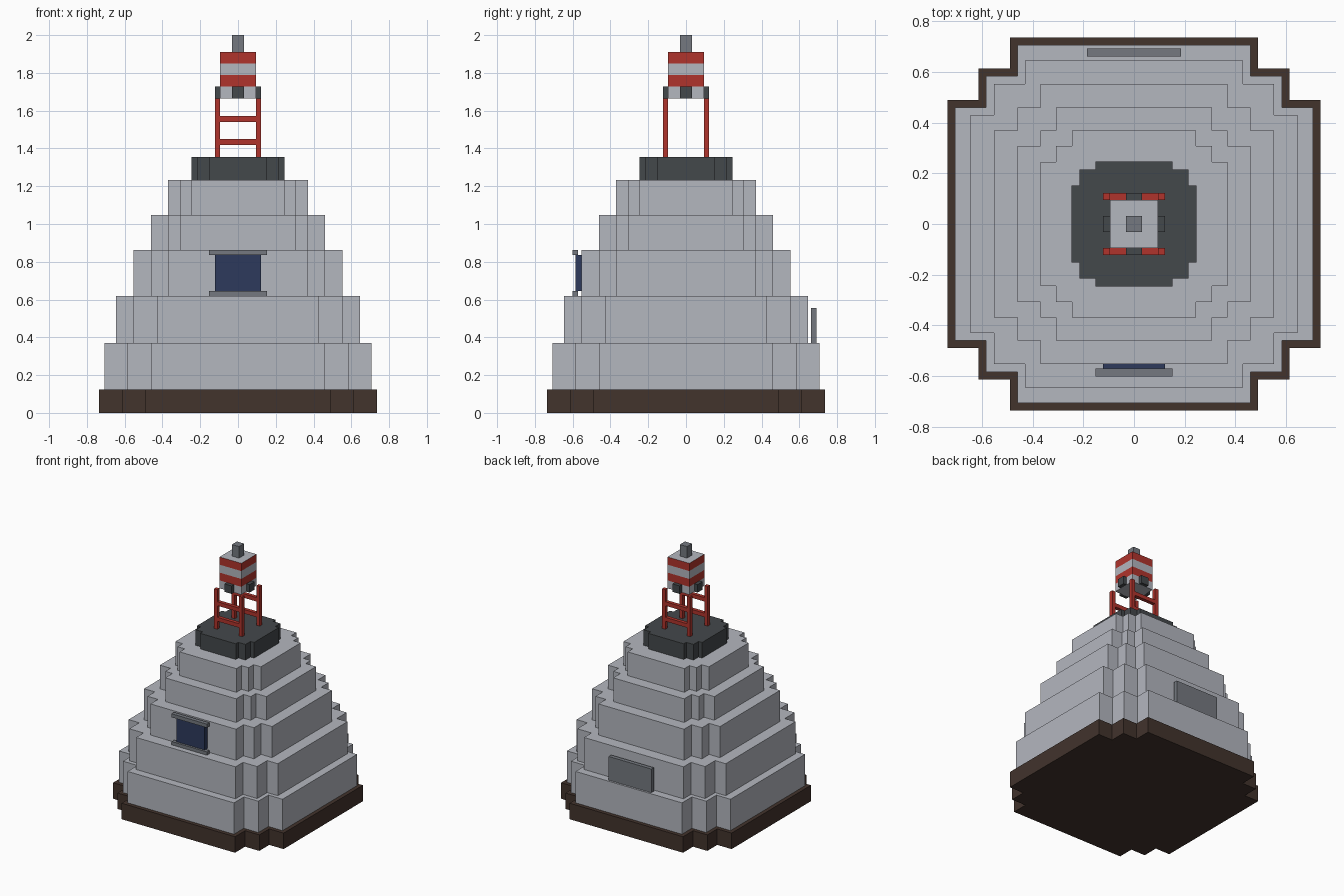
import bpy, bmesh

cube = bpy.data.objects.get("Cube")
if cube:
    bpy.data.objects.remove(cube, do_unlink=True)


def material(name, rgb):
    """Flat material from 0-255 display values."""
    linear = [((c / 255 + 0.055) / 1.055) ** 2.4 for c in rgb] + [1.0]
    m = bpy.data.materials.new(name)
    m.use_nodes = True
    m.diffuse_color = linear
    node = m.node_tree.nodes["Principled BSDF"]
    node.inputs["Base Color"].default_value = linear
    node.inputs["Roughness"].default_value = 0.8
    return m


HULL = material("light grey hull", (180, 183, 191))
BROWN = material("dark brown shield", (66, 51, 44))
DARK = material("charcoal", (68, 72, 75))
RED = material("red", (176, 52, 44))
STEEL = material("mid grey", (117, 121, 128))
NAVY = material("navy glass", (45, 58, 92))


def finish(name, bm, *mats):
    bmesh.ops.recalc_face_normals(bm, faces=bm.faces)
    mesh = bpy.data.meshes.new(name)
    bm.to_mesh(mesh)
    bm.free()
    for m in mats:
        mesh.materials.append(m)
    obj = bpy.data.objects.new(name, mesh)
    bpy.context.collection.objects.link(obj)
    return obj


def box(name, x, y, z, mat):
    """Box from (low, high) ranges on each axis."""
    bm = bmesh.new()
    bmesh.ops.create_cube(bm, size=1)
    for v in bm.verts:
        for i, (lo, hi) in enumerate((x, y, z)):
            v.co[i] = lo if v.co[i] < 0 else hi
    return finish(name, bm, mat)


def tier(name, half, mid, flat, z0, z1, mat):
    """Prism whose plan is a square with two-step notched corners."""
    corner = [(half, flat), (mid, flat), (mid, mid), (flat, mid), (flat, half)]
    plan = []
    for _ in range(4):
        plan += corner
        corner = [(-y, x) for x, y in corner]
    bm = bmesh.new()
    face = bm.faces.new([bm.verts.new((x, y, z0)) for x, y in plan])
    out = bmesh.ops.extrude_face_region(bm, geom=[face])["geom"]
    for v in out:
        if isinstance(v, bmesh.types.BMVert):
            v.co.z = z1
    return finish(name, bm, mat)


# Stepped hull
tier("heat_shield", 0.737, 0.613, 0.49, 0, 0.125, BROWN)
tier("hull_tier_1", 0.707, 0.585, 0.46, 0.125, 0.37, HULL)
tier("hull_tier_2", 0.645, 0.553, 0.43, 0.37, 0.62, HULL)
tier("hull_tier_3", 0.553, 0.46, 0.37, 0.62, 0.863, HULL)
tier("hull_tier_4", 0.46, 0.37, 0.307, 0.863, 1.048, HULL)
tier("hull_tier_5", 0.37, 0.307, 0.245, 1.048, 1.233, HULL)
tier("top_collar", 0.246, 0.215, 0.153, 1.233, 1.355, DARK)

# Front window with ledges, rear panel
box("window", (-0.122, 0.122), (-0.585, -0.55), (0.645, 0.835), NAVY)
for name, z in (("window_sill", 0.618), ("window_lintel", 0.835)):
    box(name, (-0.153, 0.153), (-0.602, -0.571), (z, z + 0.028), STEEL)
box("rear_panel", (-0.185, 0.185), (0.661, 0.692), (0.37, 0.555), STEEL)

# Ladder-like tower: four posts, rungs on front and back
IN, OUT = 0.094, 0.122
sides = {"plus": (IN, OUT), "minus": (-OUT, -IN)}
for sy, y in sides.items():
    for sx, x in sides.items():
        box(f"tower_post_{sx}_{sy}", x, y, (1.355, 1.665), RED)
    for i, z in enumerate((1.418, 1.54)):
        box(f"tower_rung_{sy}_{i}", (-IN, IN), y, (z, z + 0.031), RED)

# Nozzle blocks round the lowest band
MID = (-0.031, 0.031)
for s, r in sides.items():
    box(f"nozzle_x_{s}", r, MID, (1.665, 1.727), DARK)
    box(f"nozzle_y_{s}", MID, r, (1.665, 1.727), DARK)

# Striped escape rocket
levels = [1.665, 1.727, 1.788, 1.85, 1.91]
for i, (lo, hi) in enumerate(zip(levels, levels[1:])):
    band = box(f"rocket_band_{i}", (-IN, IN), (-IN, IN), (lo, hi), RED if i % 2 else HULL)
    if hi == levels[-1]:
        band.data.materials.append(HULL)
        for f in band.data.polygons:
            f.material_index = int(f.normal.z > 0.5)
box("rocket_tip", MID, MID, (1.91, 2.0), STEEL)
